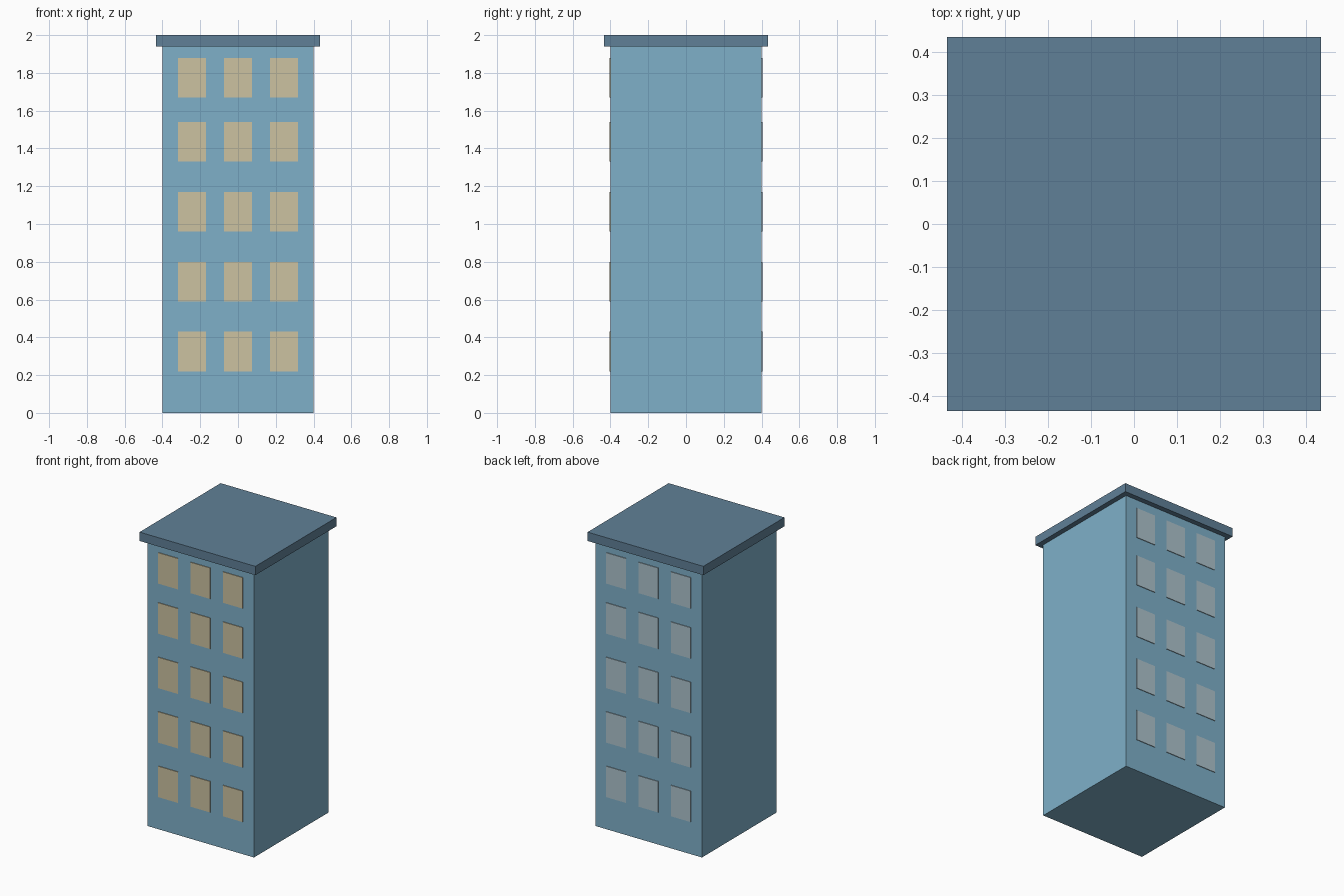
import bpy

cube = bpy.data.objects.get("Cube")
if cube:
    bpy.data.objects.remove(cube, do_unlink=True)


def material(name, rgb):
    """Flat material from 8-bit sRGB values."""
    linear = [((c / 255 + 0.055) / 1.055) ** 2.4 for c in rgb] + [1]
    mat = bpy.data.materials.new(name)
    mat.use_nodes = True
    mat.diffuse_color = linear
    mat.node_tree.nodes["Principled BSDF"].inputs["Base Color"].default_value = linear
    return mat


def box(name, centre, size, mat):
    bpy.ops.mesh.primitive_cube_add(size=1, location=centre)
    obj = bpy.context.object
    obj.name = name
    obj.scale = size
    bpy.ops.object.transform_apply(location=False, rotation=False, scale=True)
    obj.data.materials.append(mat)
    return obj


wall_blue = material("wall blue", (127, 176, 201))
roof_slate = material("roof slate", (96, 128, 151))
lit_glass = material("warm lit glass", (204, 194, 161))
dark_glass = material("pale grey glass", (173, 195, 205))

# Main block and overhanging roof slab
WALL, ROOF_Z, HEIGHT = 0.4, 1.94, 2.0
box("building_body", (0, 0, ROOF_Z / 2), (2 * WALL, 2 * WALL, ROOF_Z), wall_blue)
box("roof_slab", (0, 0, (ROOF_Z + HEIGHT) / 2), (0.87, 0.87, HEIGHT - ROOF_Z), roof_slate)

# Window plates: five floors of three, warm at the front and grey at the back
floors = [0.325, 0.695, 1.065, 1.435, 1.775]
for side, y, glass in (("front", -WALL, lit_glass), ("back", WALL, dark_glass)):
    for floor, z in enumerate(floors, 1):
        for column in (-1, 0, 1):
            box(f"{side}_window_{floor}_{column + 2}", (column * 0.243, y, z),
                (0.148, 0.009, 0.21), glass)
